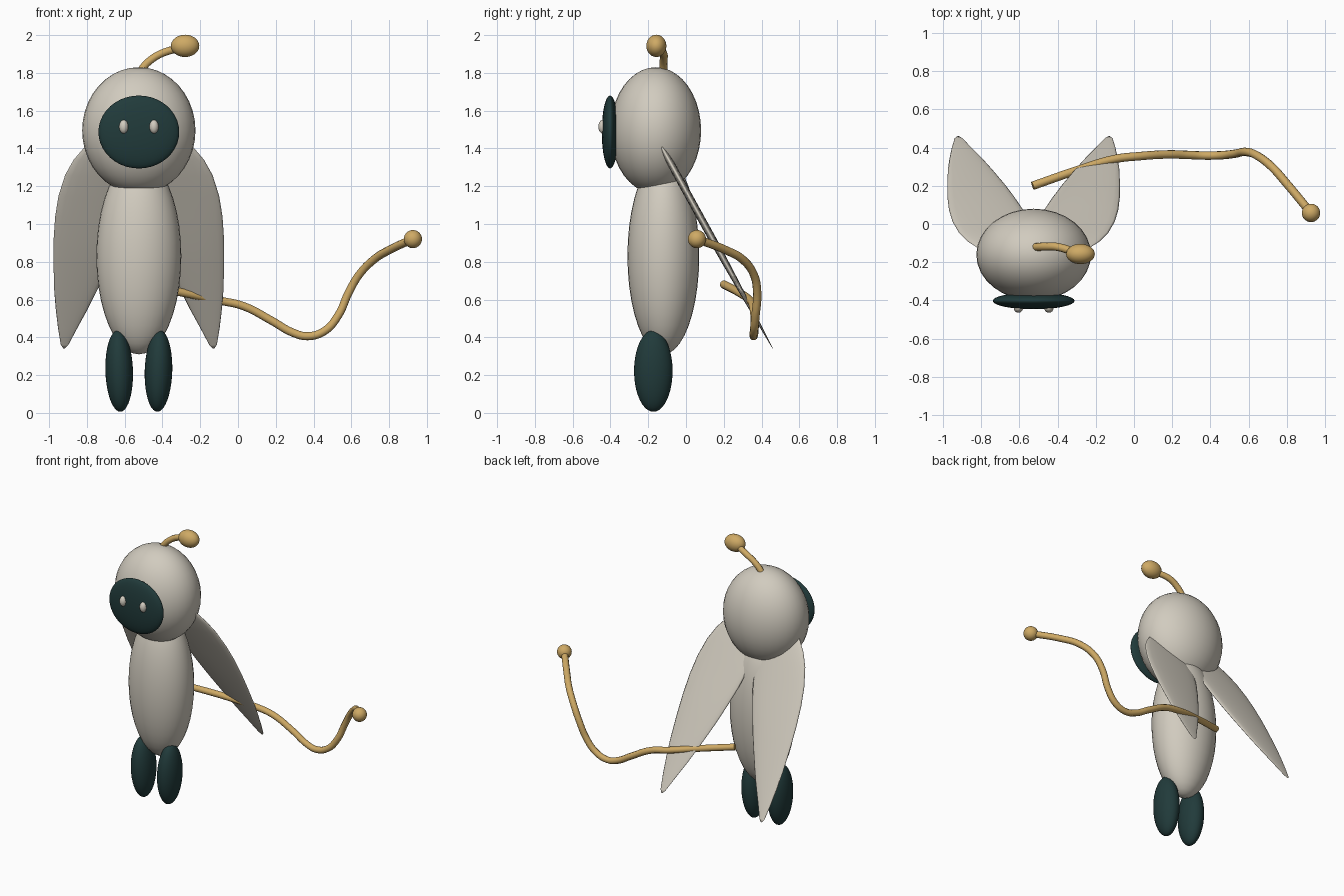
import bpy, bmesh, math
from mathutils import Vector

if "Cube" in bpy.data.objects:
    bpy.data.objects.remove(bpy.data.objects["Cube"])


def material(name, rgb):
    m = bpy.data.materials.new(name)
    m.diffuse_color = (*rgb, 1)
    m.use_nodes = True
    m.node_tree.nodes["Principled BSDF"].inputs["Base Color"].default_value = m.diffuse_color
    return m


CREAM = material("warm cream", (0.64, 0.60, 0.52))
TEAL = material("dark teal", (0.015, 0.043, 0.043))
GOLD = material("soft gold", (0.62, 0.40, 0.13))
CX = -0.525  # middle of the figure


def finish(bm, name, mat):
    bmesh.ops.recalc_face_normals(bm, faces=bm.faces)
    for f in bm.faces:
        f.smooth = True
    me = bpy.data.meshes.new(name)
    bm.to_mesh(me)
    bm.free()
    me.materials.append(mat)
    ob = bpy.data.objects.new(name, me)
    bpy.context.collection.objects.link(ob)
    return ob


def ellipsoid(name, mat, loc, radii, tilt=0.0):
    bm = bmesh.new()
    bmesh.ops.create_uvsphere(bm, u_segments=32, v_segments=20, radius=1)
    bmesh.ops.scale(bm, vec=radii, verts=bm.verts)
    ob = finish(bm, name, mat)
    ob.location = loc
    ob.rotation_euler = (0, tilt, 0)
    return ob


def tube(name, mat, points, radius):
    cu = bpy.data.curves.new(name, 'CURVE')
    cu.dimensions = '3D'
    cu.bevel_depth = radius
    cu.bevel_resolution = 3
    cu.resolution_u = 6
    cu.use_fill_caps = True
    sp = cu.splines.new('BEZIER')
    sp.bezier_points.add(len(points) - 1)
    for bp, p in zip(sp.bezier_points, points):
        bp.co = p
        bp.handle_left_type = bp.handle_right_type = 'AUTO'
    cu.materials.append(mat)
    ob = bpy.data.objects.new(name, cu)
    bpy.context.collection.objects.link(ob)
    return ob


# Wing stations: height, inner x, outer x (right-hand wing)
WING = [(0.342, -0.135, -0.125), (0.36, -0.152, -0.112), (0.45, -0.20, -0.097),
        (0.55, -0.255, -0.085), (0.65, -0.305, -0.077), (0.80, -0.375, -0.073),
        (0.92, -0.425, -0.074), (1.04, -0.470, -0.082), (1.15, -0.50, -0.10),
        (1.26, -0.51, -0.135), (1.34, -0.50, -0.180), (1.41, -0.47, -0.240),
        (1.46, -0.43, -0.315), (1.48, -0.385, -0.365)]


def wing(name, mirror):
    bm = bmesh.new()
    normal = Vector((0, 0.876, 0.483))
    rings, n = [], 20
    for z, xin, xout in WING:
        mid, half = (xin + xout) / 2, (xout - xin) / 2
        y = -0.13 + (1.41 - z) * 0.59 / 1.07
        thick = 0.02 * min(1, half / 0.17)
        ring = []
        for i in range(n):
            a = math.tau * i / n
            p = Vector((mid + half * math.cos(a), y, z)) + normal * thick * math.sin(a)
            if mirror:
                p.x = 2 * CX - p.x
            ring.append(bm.verts.new(p))
        rings.append(ring)
    for a, b in zip(rings, rings[1:]):
        for i in range(n):
            j = (i + 1) % n
            bm.faces.new((a[i], a[j], b[j], b[i]))
    bm.faces.new(rings[0])
    bm.faces.new(rings[-1])
    return finish(bm, name, CREAM)


# Head, body and face plate
ellipsoid("head", CREAM, (CX, -0.16, 1.495), (0.30, 0.24, 0.335))
ellipsoid("body", CREAM, (CX, -0.12, 0.83), (0.225, 0.19, 0.52))
ellipsoid("face_plate", TEAL, (CX, -0.402, 1.487), (0.214, 0.044, 0.193))

# Paired parts
for side, s in (("left", -1), ("right", 1)):
    ellipsoid(side + "_eye", CREAM, (CX + s * 0.08, -0.44, 1.515), (0.024, 0.024, 0.036))
    ellipsoid(side + "_foot", TEAL, (CX + s * 0.104, -0.173, 0.222),
              (0.073, 0.102, 0.216), s * 0.03)
    wing(side + "_wing", s < 0)

# Antenna
tube("antenna_stalk", GOLD, [(-0.53, -0.12, 1.78), (-0.505, -0.12, 1.825),
                             (-0.46, -0.118, 1.87), (-0.40, -0.12, 1.905),
                             (-0.29, -0.155, 1.935)], 0.021)
ellipsoid("antenna_tip", GOLD, (-0.28, -0.157, 1.943), (0.075, 0.053, 0.059))

# Tail
tube("tail", GOLD, [(-0.53, 0.20, 0.68), (-0.30, 0.28, 0.638), (-0.10, 0.34, 0.595),
                    (0.03, 0.355, 0.565), (0.18, 0.364, 0.487), (0.29, 0.361, 0.425),
                    (0.37, 0.358, 0.406), (0.46, 0.36, 0.435), (0.53, 0.368, 0.515),
                    (0.585, 0.377, 0.635), (0.64, 0.36, 0.73), (0.72, 0.30, 0.812),
                    (0.80, 0.21, 0.862), (0.92, 0.065, 0.918)], 0.022)
ellipsoid("tail_tip", GOLD, (0.926, 0.058, 0.92), (0.048, 0.048, 0.048))
